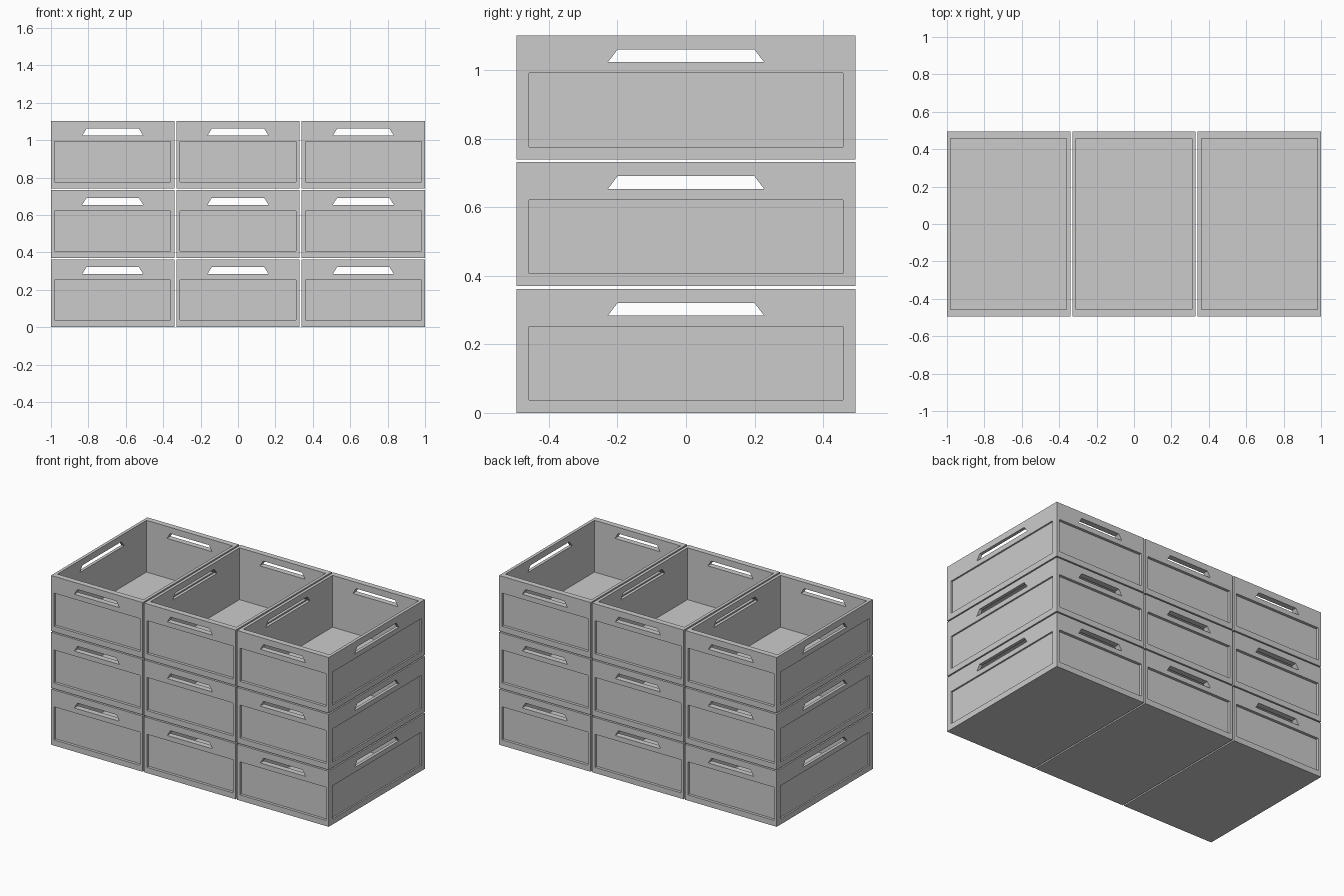
import bpy, bmesh

if "Cube" in bpy.data.objects:
    bpy.data.objects.remove(bpy.data.objects["Cube"])

W, D, H = 0.66, 0.99, 0.362          # crate size
TX, TY, FLOOR = 0.02, 0.037, 0.025   # wall thicknesses and floor
PX, PZ = 0.67, 0.37                  # stacking pitch


def prism(name, profile, axis, a, b):
    """Extrude a (u, z) profile from a to b along the x or y axis."""
    bm = bmesh.new()

    def place(u, z, t):
        return (t, u, z) if axis == 'x' else (u, t, z)
    near = [bm.verts.new(place(u, z, a)) for u, z in profile]
    far = [bm.verts.new(place(u, z, b)) for u, z in profile]
    n = len(profile)
    bm.faces.new(near)
    bm.faces.new(far[::-1])
    for i in range(n):
        j = (i + 1) % n
        bm.faces.new((near[i], far[i], far[j], near[j]))
    bmesh.ops.recalc_face_normals(bm, faces=bm.faces)
    me = bpy.data.meshes.new(name)
    bm.to_mesh(me)
    bm.free()
    ob = bpy.data.objects.new(name, me)
    bpy.context.collection.objects.link(ob)
    return ob


def rect(half, z0, z1):
    return [(-half, z0), (half, z0), (half, z1), (-half, z1)]


def grip(low, high):
    return [(-low, 0.284), (low, 0.284), (high, 0.321), (-high, 0.321)]


crate = prism("crate", rect(W / 2, 0, H), 'y', -D / 2, D / 2)

# Interior and trapezoid hand holes through opposite walls
cutters = [
    prism("interior_cutter", rect(W / 2 - TX, FLOOR, H + 0.1), 'y', -D / 2 + TY, D / 2 - TY),
    prism("end_grip_cutter", grip(0.163, 0.14), 'y', -1, 1),
    prism("side_grip_cutter", grip(0.228, 0.2), 'x', -1, 1),
]

# Shallow recessed panel on each outer face
for s in (-1, 1):
    cutters.append(prism("end_panel_cutter", rect(W / 2 - TX, 0.037, 0.252), 'y',
                         s * (D / 2 - 0.018), s * (D / 2 + 0.1)))
    cutters.append(prism("side_panel_cutter", rect(D / 2 - TY, 0.037, 0.252), 'x',
                         s * (W / 2 - 0.01), s * (W / 2 + 0.1)))

for c in cutters:
    c.hide_render = True
    m = crate.modifiers.new("cut", 'BOOLEAN')
    m.operation = 'DIFFERENCE'
    m.solver = 'EXACT'
    m.object = c

# Bake the cuts once, then drop the cutters
deps = bpy.context.evaluated_depsgraph_get()
mesh = bpy.data.meshes.new_from_object(crate.evaluated_get(deps))
crate.modifiers.clear()
bpy.data.objects.remove(crate)
for c in cutters:
    bpy.data.objects.remove(c)

# Three by three stack sharing the same mesh
for row in range(3):
    for col in range(3):
        ob = bpy.data.objects.new(f"crate_row{row + 1}_column{col + 1}", mesh)
        ob.location = ((col - 1) * PX, 0, row * PZ)
        bpy.context.collection.objects.link(ob)
